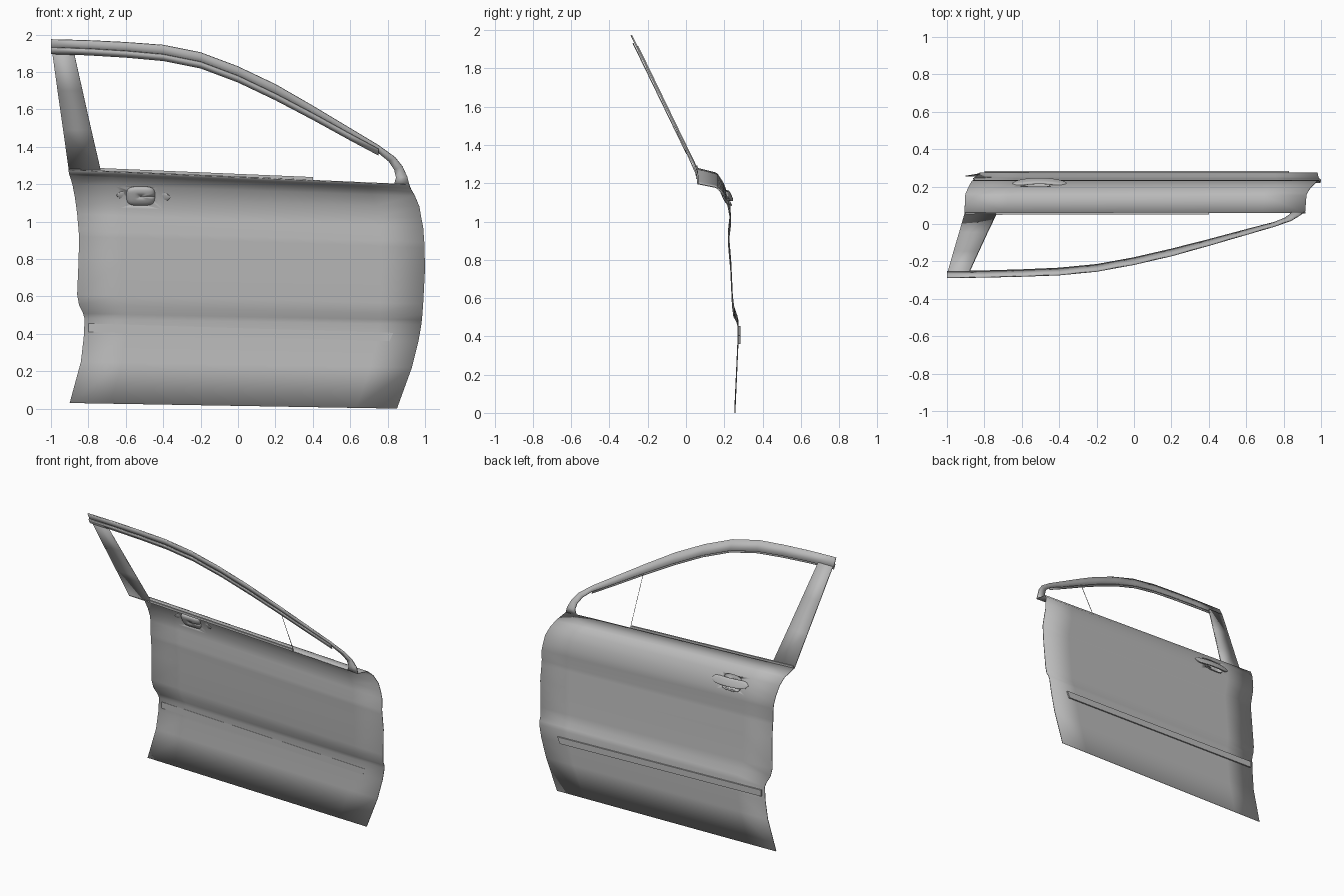
import bpy, bmesh, math
from mathutils import Vector

cube = bpy.data.objects.get("Cube")
if cube:
    bpy.data.objects.remove(cube, do_unlink=True)

grey = bpy.data.materials.new("primer_grey")
grey.use_nodes = True
tone = (0.5, 0.5, 0.5, 1)
grey.diffuse_color = tone
grey.node_tree.nodes["Principled BSDF"].inputs["Base Color"].default_value = tone


def finish(name, bm, angle=35):
    """Turn a bmesh into a smooth shaded grey object."""
    mesh = bpy.data.meshes.new(name)
    bm.to_mesh(mesh)
    bm.free()
    obj = bpy.data.objects.new(name, mesh)
    bpy.context.collection.objects.link(obj)
    mesh.materials.append(grey)
    bpy.ops.object.select_all(action='DESELECT')
    obj.select_set(True)
    bpy.context.view_layer.objects.active = obj
    bpy.ops.object.shade_smooth_by_angle(angle=math.radians(angle))
    return obj


def sheet(name, rows, thickness, offset=-1):
    """Loft rows of points into a sheet with a thickness."""
    bm = bmesh.new()
    grid = [[bm.verts.new(p) for p in row] for row in rows]
    for a, b in zip(grid, grid[1:]):
        for i in range(len(a) - 1):
            bm.faces.new((a[i], b[i], b[i + 1], a[i + 1]))
    obj = finish(name, bm)
    mod = obj.modifiers.new("thickness", 'SOLIDIFY')
    mod.thickness = thickness
    mod.offset = offset
    return obj


def frame_y(z):
    """Depth of the leaning window plane at a height."""
    return min(0.065, 0.055 - 0.485 * (z - 1.28))


def on_frame(x, z, inset=0.0):
    return Vector((x, frame_y(z) - inset, z))


# Door skin: depth, left edge x and z, right edge x and z
section = [
    (0.258, -0.90, 0.03, 0.85, 0.0),
    (0.268, -0.84, 0.25, 0.93, 0.22),
    (0.274, -0.825, 0.38, 0.965, 0.36),
    (0.275, -0.82, 0.48, 0.98, 0.45),
    (0.268, -0.828, 0.51, 0.983, 0.475),
    (0.252, -0.85, 0.555, 0.986, 0.505),
    (0.245, -0.86, 0.61, 0.99, 0.56),
    (0.236, -0.852, 0.80, 1.0, 0.75),
    (0.226, -0.85, 0.92, 0.997, 0.86),
    (0.224, -0.852, 0.95, 0.996, 0.89),
    (0.234, -0.86, 1.04, 0.99, 0.97),
    (0.233, -0.865, 1.08, 0.98, 1.02),
    (0.222, -0.872, 1.13, 0.97, 1.08),
    (0.198, -0.885, 1.20, 0.945, 1.14),
    (0.165, -0.90, 1.25, 0.925, 1.175),
    (0.150, -0.903, 1.258, 0.922, 1.182),
    (0.06, -0.906, 1.28, 0.915, 1.20),
]
cols = [i / 8 for i in range(9)]
rows = [[(a + (c - a) * t, y, b + (d - b) * t) for t in cols]
        for y, a, b, c, d in section]
skin = sheet("door_skin", rows, 0.005)

# Window frame: x, outer height, inner x, inner height
rail = [
    (-1.0, 1.975, -1.0, 1.912), (-0.8, 1.97, -0.8, 1.905),
    (-0.6, 1.96, -0.6, 1.893), (-0.4, 1.945, -0.4, 1.875),
    (-0.2, 1.905, -0.2, 1.835), (0.0, 1.83, 0.0, 1.76),
    (0.2, 1.735, 0.2, 1.665), (0.4, 1.62, 0.4, 1.56),
    (0.6, 1.50, 0.6, 1.45), (0.75, 1.41, 0.75, 1.37),
    (0.84, 1.345, 0.805, 1.325), (0.88, 1.295, 0.835, 1.28),
    (0.905, 1.24, 0.845, 1.235), (0.916, 1.198, 0.835, 1.203),
]
sheet("window_frame", [[on_frame(a, b), on_frame(c, d)] for a, b, c, d in rail], 0.008)

# Glass channel just inside the frame edge
sheet("glass_channel",
      [[on_frame(c, d + 0.02, 0.012), on_frame(c, d - 0.014, 0.012)]
       for a, b, c, d in rail[:10]], 0.006)

# Rear pillar of the frame
pillar = [(-0.995, -0.88, 1.915), (-0.965, -0.832, 1.7),
          (-0.935, -0.785, 1.49), (-0.905, -0.735, 1.275)]
sheet("rear_pillar", [[on_frame(a, z, 0.006), on_frame(b, z, 0.006)]
                      for a, b, z in pillar], 0.01)


def bar(name, start, end, size):
    """Square bar between two points."""
    start, end = Vector(start), Vector(end)
    bm = bmesh.new()
    bmesh.ops.create_cube(bm, size=1)
    axis = end - start
    for v in bm.verts:
        v.co = (start + axis * (v.co.x + 0.5)
                + Vector((0, v.co.y * size[0], v.co.z * size[1])))
    return finish(name, bm)


# Belt seal and the thin divider of the window
bar("belt_seal", (-0.9, 0.055, 1.285), (0.4, 0.058, 1.23), (0.012, 0.016))
bar("window_divider", on_frame(0.4, 1.23, 0.004), on_frame(0.4, 1.555, 0.004),
    (0.004, 0.004))

# Protective side moulding, just proud of both faces of the skin
corners = [(-0.8, 0.41), (0.81, 0.36), (0.83, 0.405), (-0.8, 0.455)]
bm = bmesh.new()
front = [bm.verts.new((x, 0.268, z)) for x, z in corners]
back = [bm.verts.new((x, 0.284, z)) for x, z in corners]
bm.faces.new(front)
bm.faces.new(back[::-1])
for i in range(4):
    j = (i + 1) % 4
    bm.faces.new((front[j], front[i], back[i], back[j]))
finish("side_moulding", bm)

# Handle bowl: rounded box shape pressed inward
HX, HZ = -0.52, 1.135


def rounded(u, w, power):
    """Point of a squarish oval at an angle."""
    c, s = math.cos(u), math.sin(u)
    return (math.copysign(abs(c) ** power, c) * w[0],
            math.copysign(abs(s) ** power, s) * w[1])


def skin_y(z):
    return 0.218 - 0.45 * (z - 1.135)


turns = [2 * math.pi * i / 32 for i in range(33)]
bowl = []
for k in range(8):
    a = k / 7 * math.pi / 2
    ring = []
    for u in turns:
        x, z = rounded(u, (0.074, 0.05), 0.55)
        grow = max(math.cos(a) ** 0.5, 0.01)
        x, z = x * grow, z * grow
        ring.append((HX + x, skin_y(HZ + z) - 0.028 * math.sin(a), HZ + z))
    bowl.append(ring)
sheet("handle_bowl", bowl, 0.003)

# Opening in the skin for the bowl
bm = bmesh.new()
loops = [[bm.verts.new((HX + x, y, HZ + z))
          for x, z in (rounded(u, (0.071, 0.047), 0.55) for u in turns[:-1])]
         for y in (0.12, 0.32)]
bm.faces.new(loops[0])
bm.faces.new(loops[1][::-1])
for i in range(32):
    j = (i + 1) % 32
    bm.faces.new((loops[0][j], loops[0][i], loops[1][i], loops[1][j]))
bmesh.ops.recalc_face_normals(bm, faces=bm.faces)
cutter = finish("handle_cutter", bm)
cutter.hide_render = True
cutter.hide_set(True)
cutter.display_type = 'WIRE'
cut = skin.modifiers.new("handle_opening", 'BOOLEAN')
cut.operation = 'DIFFERENCE'
cut.solver = 'EXACT'
cut.object = cutter

# Pull handle: a bowed bar whose ends pass through the skin
grip = []
for k in range(17):
    t = k / 8 - 1
    x = -0.505 + 0.145 * t
    mid = HZ - 0.03 * t * 0.2
    size = max((1 - abs(t) ** 6) ** 0.5, 0.05)
    depth = 0.212 + 0.018 * (1 - t * t)
    ring = []
    for u in turns[::2]:
        y, z = rounded(u, (0.009, 0.026 * size), 0.6)
        ring.append((x, depth + y - 0.45 * z, mid + z))
    grip.append(ring)
bm = bmesh.new()
rings = [[bm.verts.new(p) for p in r[:-1]] for r in grip]
for a, b in zip(rings, rings[1:]):
    for i in range(len(a)):
        j = (i + 1) % len(a)
        bm.faces.new((a[i], a[j], b[j], b[i]))
bm.faces.new(rings[0])
bm.faces.new(rings[-1])
bmesh.ops.recalc_face_normals(bm, faces=bm.faces)
finish("pull_handle", bm)
